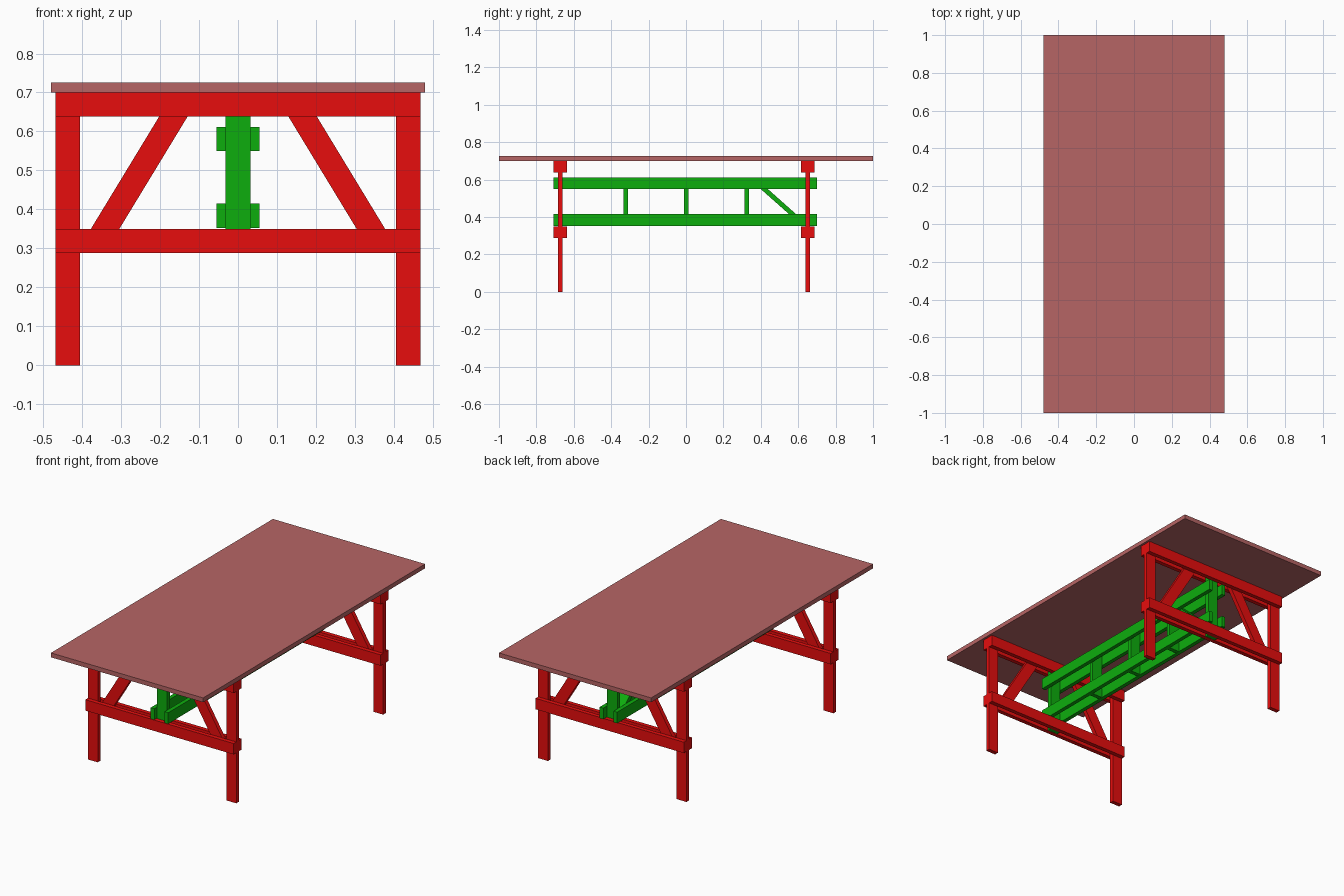
import bpy

if "Cube" in bpy.data.objects:
    bpy.data.objects.remove(bpy.data.objects["Cube"])


def material(name, rgb):
    m = bpy.data.materials.new(name)
    m.diffuse_color = (*rgb, 1)
    m.use_nodes = True
    m.node_tree.nodes["Principled BSDF"].inputs["Base Color"].default_value = m.diffuse_color
    return m


RED = material("red_paint", (0.8, 0.004, 0.004))
GREEN = material("green_paint", (0.004, 0.42, 0.004))
TOP = material("top_finish", (0.47, 0.13, 0.13))


def mesh_object(name, verts, faces, mat):
    me = bpy.data.meshes.new(name)
    me.from_pydata(verts, [], faces)
    me.materials.append(mat)
    ob = bpy.data.objects.new(name, me)
    bpy.context.collection.objects.link(ob)
    return ob


def prism(name, profile, axis, lo, hi, mat):
    """Extrude a 2D profile along x (profile is y,z) or y (profile is x,z)."""
    def place(p, t):
        return (t, p[0], p[1]) if axis == "x" else (p[0], t, p[1])
    n = len(profile)
    # keep a consistent winding so that normals face outward
    area = sum(profile[i][0] * profile[(i + 1) % n][1]
               - profile[(i + 1) % n][0] * profile[i][1] for i in range(n))
    if (area > 0) != (axis == "x"):
        profile = profile[::-1]
    verts = [place(p, t) for t in (lo, hi) for p in profile]
    faces = [tuple(reversed(range(n))), tuple(range(n, 2 * n))]
    faces += [(i, (i + 1) % n, n + (i + 1) % n, n + i) for i in range(n)]
    return mesh_object(name, verts, faces, mat)


def box(name, x, y, z, mat):
    return prism(name, [(x[0], z[0]), (x[1], z[0]), (x[1], z[1]), (x[0], z[1])],
                 "y", y[0], y[1], mat)


def slant(a, b, width, z0, z1):
    """Level-cut slanted board through points a and b, cut at heights z0 and z1."""
    k = (b[0] - a[0]) / (b[1] - a[1])
    c0, c1 = a[0] + k * (z0 - a[1]), a[0] + k * (z1 - a[1])
    h = width / 2
    return [(c0 - h, z0), (c0 + h, z0), (c1 + h, z1), (c1 - h, z1)]


T = 0.024          # board thickness
H = T / 2
LOW_RAIL, HIGH_RAIL = (0.288, 0.35), (0.638, 0.70)
LOW_BEAM, HIGH_BEAM = (0.352, 0.415), (0.55, 0.612)

# Table top
box("table_top", (-0.48, 0.48), (-1, 1), (0.70, 0.725), TOP)

# End frames: legs, braces and post clamped between paired rails
for end, yc in (("front", -0.672), ("back", 0.652)):
    core = (yc - H, yc + H)
    for side, s in (("left", -1), ("right", 1)):
        box(f"{end}_{side}_leg", sorted((s * 0.406, s * 0.468)), core, (0, 0.699), RED)
        prism(f"{end}_{side}_brace",
              slant((s * 0.341, 0.35), (s * 0.166, 0.638), 0.073, 0.32, 0.69),
              "y", *core, RED)
    for face, d in (("outer", -T), ("inner", T)):
        for level, z in (("lower", LOW_RAIL), ("upper", HIGH_RAIL)):
            box(f"{end}_{level}_{face}_rail", (-0.468, 0.468),
                (yc + d - H, yc + d + H), z, RED)
    box(f"{end}_centre_post", (-0.032, 0.032), core, (0.289, 0.699), GREEN)

# Long stretcher beams in pairs
for side, s in (("left", -1), ("right", 1)):
    for level, z in (("lower", LOW_BEAM), ("upper", HIGH_BEAM)):
        box(f"{side}_{level}_beam", sorted((s * 0.032, s * 0.055)), (-0.708, 0.70), z, GREEN)

# Spacer posts between the beams
for i, y in enumerate((-0.321, 0.001, 0.326)):
    box(f"spacer_post_{i + 1}", (-0.032, 0.032), (y - H, y + H), (0.353, 0.611), GREEN)

# Single diagonal strut near the back end
prism("diagonal_strut", slant((0.57, 0.415), (0.418, 0.55), 0.038, 0.362, 0.60),
      "x", -0.032, 0.032, GREEN)
